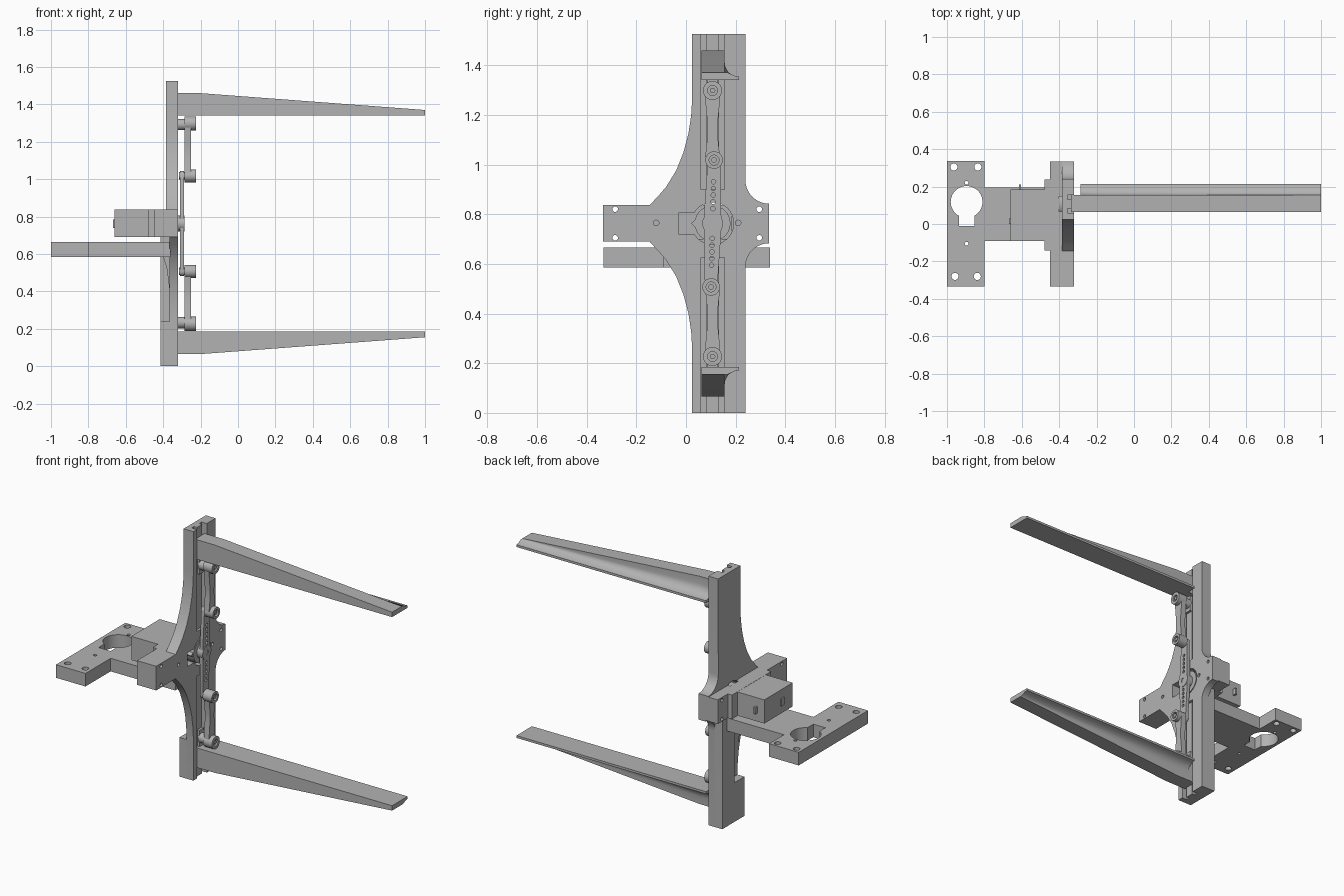
import bpy, bmesh, math
from mathutils import Vector

cube = bpy.data.objects.get("Cube")
if cube:
    bpy.data.objects.remove(cube, do_unlink=True)

grey = bpy.data.materials.new("plain grey")
grey.use_nodes = True
COL = (0.45, 0.45, 0.45, 1)
grey.diffuse_color = COL
grey.node_tree.nodes["Principled BSDF"].inputs["Base Color"].default_value = COL

MID = 0.7625             # height of the mechanism's mirror plane
CY = 0.107               # centre line of the mechanism in y


def loft(name, rings):
    """Closed solid through rings of equal point count."""
    bm = bmesh.new()
    rows = [[bm.verts.new(p) for p in r] for r in rings]
    n = len(rows[0])
    for a, b in zip(rows, rows[1:]):
        for i in range(n):
            j = (i + 1) % n
            bm.faces.new((a[i], a[j], b[j], b[i]))
    bm.faces.new(rows[0])
    bm.faces.new(rows[-1])
    bmesh.ops.recalc_face_normals(bm, faces=bm.faces)
    me = bpy.data.meshes.new(name)
    bm.to_mesh(me)
    bm.free()
    me.materials.append(grey)
    ob = bpy.data.objects.new(name, me)
    bpy.context.collection.objects.link(ob)
    return ob


def prism_x(name, pts, x0, x1):
    return loft(name, [[(x, y, z) for y, z in pts] for x in (x0, x1)])


def prism_z(name, pts, z0, z1):
    return loft(name, [[(x, y, z) for x, y in pts] for z in (z0, z1)])


def box(name, x0, x1, y0, y1, z0, z1):
    return prism_x(name, [(y0, z0), (y1, z0), (y1, z1), (y0, z1)], x0, x1)


def arc(cx, cy, r, a0, a1, n):
    return [(cx + r * math.cos(math.radians(a0 + (a1 - a0) * i / n)),
             cy + r * math.sin(math.radians(a0 + (a1 - a0) * i / n))) for i in range(n + 1)]


def circle(cx, cy, r, n=32):
    return arc(cx, cy, r, 0, 360 * (n - 1) / n, n - 1)


def cut(ob, cutters):
    for c in cutters:
        m = ob.modifiers.new("cut", "BOOLEAN")
        m.operation = "DIFFERENCE"
        m.solver = "EXACT"
        m.object = c
    bpy.context.view_layer.update()
    dg = bpy.context.evaluated_depsgraph_get()
    me = bpy.data.meshes.new_from_object(ob.evaluated_get(dg))
    ob.modifiers.clear()
    ob.data = me
    for c in cutters:
        bpy.data.objects.remove(c, do_unlink=True)


def flip(pts, s):
    """Mirror (y, z) points to the lower half when s is -1."""
    return [(y, MID + s * (z - MID)) for y, z in pts]


# Main plate: column with swept webs on one side and small fillets on the other
web = [(0.025, 1.27), (0.021, 1.2), (0.01, 1.125), (-0.01, 1.05),
       (-0.04, 0.975), (-0.08, 0.91), (-0.11, 0.875), (-0.145, 0.838)]
fillet = arc(0.335, 0.938, 0.096, 270, 180, 10)
upper = [(0.24, MID)] + fillet[1:] + [(0.24, 1.525), (0.025, 1.525)] + web + [(-0.145, MID)]


def hole_cutters():
    spots = [(-0.285, 0.82), (-0.285, 0.705), (-0.12, 0.765),
             (0.21, 0.765), (0.295, 0.82), (0.295, 0.705)]
    cs = [prism_x("cutter", circle(y, z, 0.011, 16), -0.6, -0.2) for y, z in spots]
    cs.append(prism_x("cutter", circle(CY, 0.763, 0.085), -0.42, -0.2))
    cs.append(box("cutter", -0.41, -0.2, -0.03, 0.06, 0.72, 0.805))
    return cs


for s, part in ((1, "upper"), (-1, "lower")):
    pts = [(0.24, MID)] + flip(fillet[::-1] + [(0.24, 1.525), (0.025, 1.525)] + web, s) + [(-0.145, MID)]
    # the fillet runs from the bar end inward
    pts = [(0.335, MID)] + flip(fillet + [(0.24, 1.525), (0.025, 1.525)] + web, s) + [(-0.145, MID)]
    plate = prism_x(part + "_plate", pts, -0.386 if s > 0 else -0.366, -0.32)
    z0, z1 = sorted(flip([(0, 0.9), (0, 1.6)], s)[i][1] for i in (0, 1))
    grooves = [box("cutter", -0.355, -0.3, a, b, z0, z1) for a, b in ((0.06, 0.082), (0.132, 0.155))]
    grooves.append(box("cutter", -0.335, -0.3, 0.07, 0.14, z0, z1))
    cut(plate, grooves + hole_cutters())

# Cross bar and servo mount
bar = box("cross_bar", -0.45, -0.32, -0.335, 0.335, 0.69, 0.838)
cut(bar, hole_cutters())
box("servo_flange", -0.478, -0.44, -0.142, 0.238, 0.69, 0.838)

# Thickened lower column with a notch on one side
box("foot_block", -0.414, -0.36, 0.025, 0.24, 0, 0.24)
rib = prism_x("rear_rib", [(0.12, 0.2), (0.24, 0.2), (0.24, 0.7), (0.12, 0.7)], -0.414, -0.36)
loft("notch_blend", [[(x, y, z) for x, z in
     [(-0.414, 0.7), (-0.414, 0.585), (-0.4, 0.585), (-0.38, 0.52), (-0.368, 0.42), (-0.36, 0.4), (-0.36, 0.7)]]
     for y in (0.02, 0.2)])

# Servo body with its plug and output disc
box("servo_body", -0.66, -0.4, -0.09, 0.185, 0.692, 0.837)
box("servo_plug", -0.668, -0.655, -0.0, 0.03, 0.74, 0.785)
box("servo_clip", -0.615, -0.603, 0.18, 0.21, 0.745, 0.785)
prism_x("servo_gearbox", circle(CY, 0.763, 0.072), -0.42, -0.325)
prism_x("servo_tab", [(0.02, 0.763), (0.04, 0.745), (0.06, 0.745), (0.06, 0.78), (0.04, 0.78)], -0.4, -0.33)

# Rear mounting bracket with keyhole and screw holes
neck = box("bracket_neck", -0.81, -0.362, -0.09, 0.195, 0.585, 0.665)
bracket = box("mounting_bracket", -1.0, -0.8, -0.333, 0.338, 0.585, 0.665)
drill = [prism_z("cutter", circle(x, y, r, 24), 0.5, 0.75) for x, y, r in
         ((-0.963, 0.305, 0.019), (-0.835, 0.305, 0.019), (-0.957, -0.28, 0.019), (-0.838, -0.28, 0.019),
          (-0.895, 0.22, 0.01), (-0.895, -0.105, 0.01))]
key = arc(-0.895, 0.118, 0.085, -61, 241, 40) + [(-0.936, -0.012), (-0.854, -0.012)]
cut(bracket, drill + [prism_z("cutter", key, 0.5, 0.75)])

# Servo horn: tapered bar with small holes
horn_pts = (arc(CY + 0.006, 1.02, 0.025, 0, 180, 12) + [(CY - 0.035, 0.79), (CY - 0.035, 0.735)]
            + arc(CY - 0.006, 0.507, 0.025, 180, 360, 12) + [(CY + 0.035, 0.735), (CY + 0.035, 0.79)])
horn = prism_x("servo_horn", horn_pts, -0.31, -0.289)
cut(horn, [prism_x("cutter", circle(CY + s * d * 0.024, MID + s * d, 0.009, 12), -0.33, -0.27)
           for s in (1, -1) for d in (0.06, 0.087, 0.114, 0.141, 0.168)])
hub = prism_x("horn_hub", circle(CY, 0.763, 0.042), -0.33, -0.285)
cut(hub, [prism_x("cutter", circle(CY, 0.763, 0.015, 16), -0.3, -0.25)])

for s, part in ((1, "upper"), (-1, "lower")):
    # Gripper finger: tapered wall with a concave lip
    def section(x, h):
        prof = [(0.063, 0), (0.213, 0), (0.213, 0.014), (0.197, 0.017), (0.18, 0.024),
                (0.167, 0.036), (0.158, 0.055), (0.155, 0.075), (0.155, h), (0.063, h)]
        return [(x, y, MID + s * (1.34 + min(z, h) - MID)) for y, z in prof]
    loft(part + "_finger", [section(-0.285, 0.12), section(-0.2, 0.12), section(1.0, 0.03)])
    z0, z1 = sorted(z for _, z in flip([(0, 1.34), (0, 1.46)], s))
    box(part + "_finger_root", -0.336, -0.283, 0.063, 0.155, z0, z1)
    z0, z1 = sorted(z for _, z in flip([(0, 1.24), (0, 1.46)], s))
    box(part + "_slider", -0.352, -0.32, 0.085, 0.129, z0, z1)

    # Connecting rod with a waisted middle
    ya, yb = CY, CY + s * 0.006
    half = [(0.032, 1.29), (0.026, 1.22), (0.02, 1.16), (0.02, 1.13), (0.024, 1.08), (0.03, 1.03)]
    rod = [(CY + d, z) for d, z in half] + [(CY - d, z) for d, z in half[::-1]]
    prism_x(part + "_rod", flip(rod, s), -0.285, -0.25)

    # Pivots with sunken screw heads
    for label, y, z, r, x0 in (("outer", ya, 1.298, 0.038, -0.286), ("inner", yb, 1.018, 0.035, -0.286)):
        zc = flip([(y, z)], s)[0][1]
        knob = prism_x(f"{part}_{label}_pivot", circle(y, zc, r), x0, -0.225)
        cut(knob, [prism_x("cutter", circle(y, zc, 0.02, 20), -0.24, -0.2)])
        prism_x(f"{part}_{label}_screw", circle(y, zc, 0.011, 16), -0.25, -0.228)
        if label == "outer":
            prism_x(f"{part}_{label}_pin", circle(y, zc - s * 0.006, 0.03), -0.325, x0)
        else:
            prism_x(f"{part}_{label}_pin", circle(y, zc, 0.02), -0.315, x0)

# Smooth the round faces while keeping edges crisp
bpy.ops.object.select_all(action="DESELECT")
for ob in bpy.context.collection.objects:
    if ob.type == "MESH":
        ob.select_set(True)
        bpy.context.view_layer.objects.active = ob
bpy.ops.object.shade_smooth_by_angle(angle=math.radians(30))
